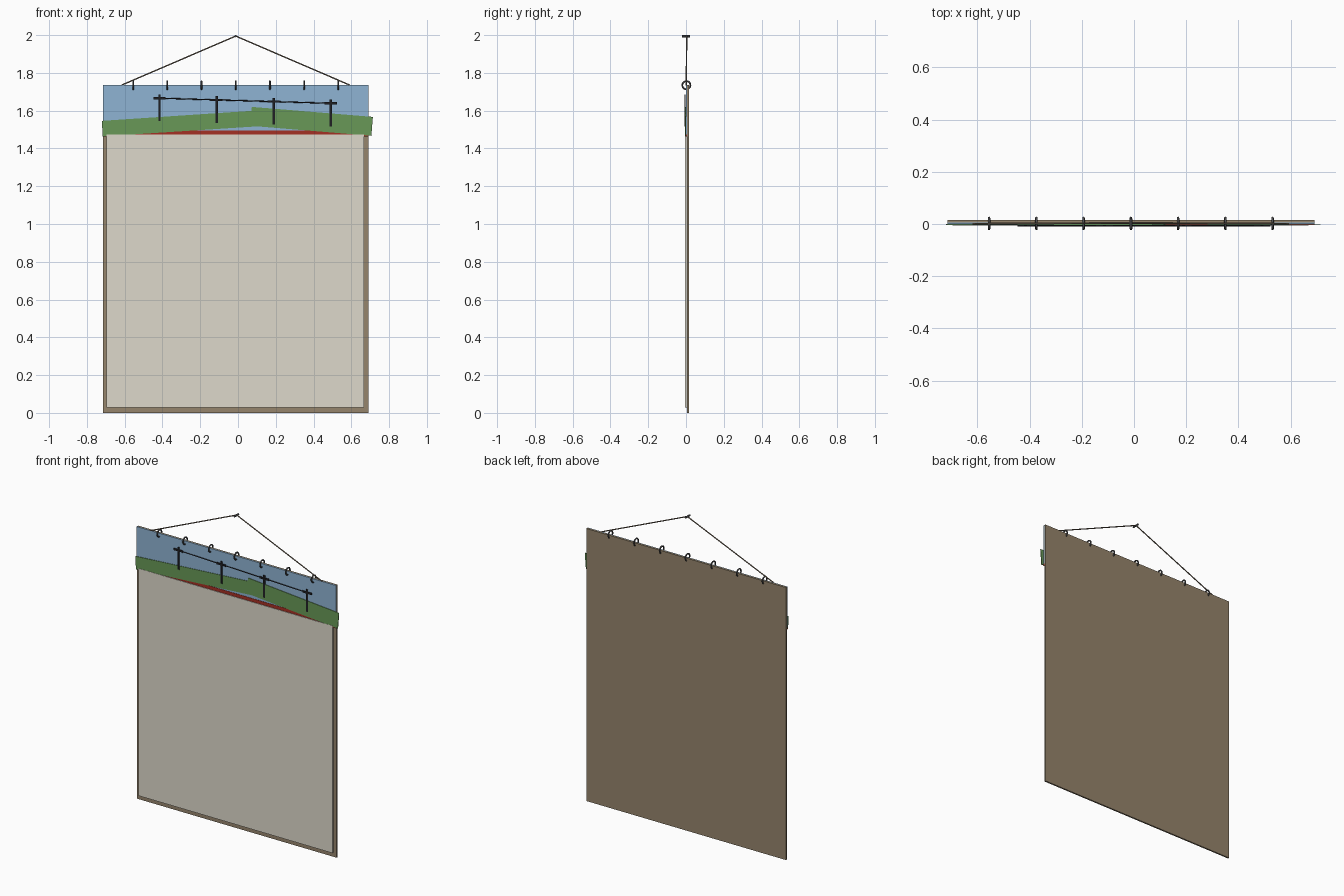
import bpy, bmesh, math
from mathutils import Vector

cube = bpy.data.objects.get("Cube")
if cube:
    bpy.data.objects.remove(cube, do_unlink=True)


def material(name, rgb):
    """Flat material from 0-255 sRGB, stored as linear."""
    lin = [((c / 255 + 0.055) / 1.055) ** 2.4 for c in rgb] + [1]
    m = bpy.data.materials.new(name)
    m.use_nodes = True
    m.diffuse_color = lin
    bsdf = m.node_tree.nodes["Principled BSDF"]
    bsdf.inputs["Base Color"].default_value = lin
    bsdf.inputs["Roughness"].default_value = 0.9
    return m


CARD = material("brown card", (150, 133, 108))
PAPER = material("cream paper", (222, 217, 203))
SKY = material("sky blue", (143, 180, 212))
GRASS = material("grass green", (104, 153, 87))
RED = material("brick red", (165, 48, 36))
BLACK = material("soft black", (32, 32, 36))
METAL = material("dark metal", (78, 78, 80))
TWINE = material("twine", (128, 114, 98))

MID = -0.012          # centre line of the board
LEFT, RIGHT = MID - 0.703, MID + 0.703
TOP, FOLD = 1.735, 1.475


def slab(name, outline, y0, y1, mat):
    """Extrude an x-z outline from y0 to y1."""
    bm = bmesh.new()
    face = bm.faces.new([bm.verts.new((x, y0, z)) for x, z in outline])
    ext = bmesh.ops.extrude_face_region(bm, geom=[face])
    verts = [g for g in ext["geom"] if isinstance(g, bmesh.types.BMVert)]
    bmesh.ops.translate(bm, verts=verts, vec=(0, y1 - y0, 0))
    bmesh.ops.recalc_face_normals(bm, faces=bm.faces)
    mesh = bpy.data.meshes.new(name)
    bm.to_mesh(mesh)
    bm.free()
    mesh.materials.append(mat)
    ob = bpy.data.objects.new(name, mesh)
    bpy.context.collection.objects.link(ob)
    return ob


def box(name, x0, x1, z0, z1, y0, y1, mat):
    return slab(name, [(x0, z0), (x1, z0), (x1, z1), (x0, z1)], y0, y1, mat)


def rod(name, a, b, radius, mat, sides=10):
    """Cylinder between two points."""
    a, b = Vector(a), Vector(b)
    bpy.ops.mesh.primitive_cylinder_add(vertices=sides, radius=radius,
                                        depth=(b - a).length, location=(a + b) / 2)
    ob = bpy.context.object
    ob.name = name
    ob.rotation_euler = (b - a).to_track_quat("Z", "Y").to_euler()
    ob.data.materials.append(mat)
    bpy.ops.object.shade_smooth_by_angle()
    return ob


# Backing board, page block and picture panel
box("backing_board", LEFT, RIGHT, 0, TOP, 0.006, 0.016, CARD)
box("page_block", -0.696, 0.668, 0.028, FOLD, -0.0055, 0.006, PAPER)
box("sky_panel", LEFT, RIGHT, FOLD, TOP, 0, 0.006, SKY)
box("red_band", LEFT, RIGHT, 1.463, 1.496, -0.002, 0.006, RED)

# Sloping hills
slab("left_hill", [(-0.716, 1.464), (0.12, 1.518), (0.115, 1.602), (-0.721, 1.546)],
     -0.004, -0.0005, GRASS)
slab("right_hill", [(0.064, 1.520), (0.706, 1.467), (0.714, 1.567), (0.073, 1.620)],
     -0.0045, -0.001, GRASS)

# Row of poles with cross arms and a wire
poles = [(-0.415 + 0.302 * i, 1.666 - 0.009 * i) for i in range(4)]
for i, (x, z) in enumerate(poles, 1):
    box(f"pole_{i}", x - 0.006, x + 0.006, z - 0.122, z + 0.02, -0.008, -0.0035, BLACK)
    box(f"cross_arm_{i}", x - 0.032, x + 0.032, z - 0.006, z + 0.006, -0.009, -0.004, BLACK)
(xa, za), (xb, zb) = poles[0], poles[-1]
rod("wire", (xa, -0.0065, za), (xb, -0.0065, zb), 0.003, BLACK, 6)

# Binding rings
for i in range(7):
    bpy.ops.mesh.primitive_torus_add(location=(MID + 0.181 * (i - 3), 0.002, TOP),
                                     rotation=(0, math.pi / 2, 0),
                                     major_segments=24, minor_segments=8,
                                     major_radius=0.0215, minor_radius=0.0045)
    ring = bpy.context.object
    ring.name = f"binding_ring_{i + 1}"
    ring.data.materials.append(METAL)
    bpy.ops.object.shade_smooth()

# Hanging string and nail
peak = (MID, 0.004, 1.995)
for side, sign in (("left", 1), ("right", -1)):
    rod(f"{side}_string", (MID + sign * 0.605, 0.001, TOP), peak, 0.0035, TWINE, 8)
rod("nail", (MID, -0.02, 1.994), (MID, 0.022, 1.994), 0.006, METAL, 12)
